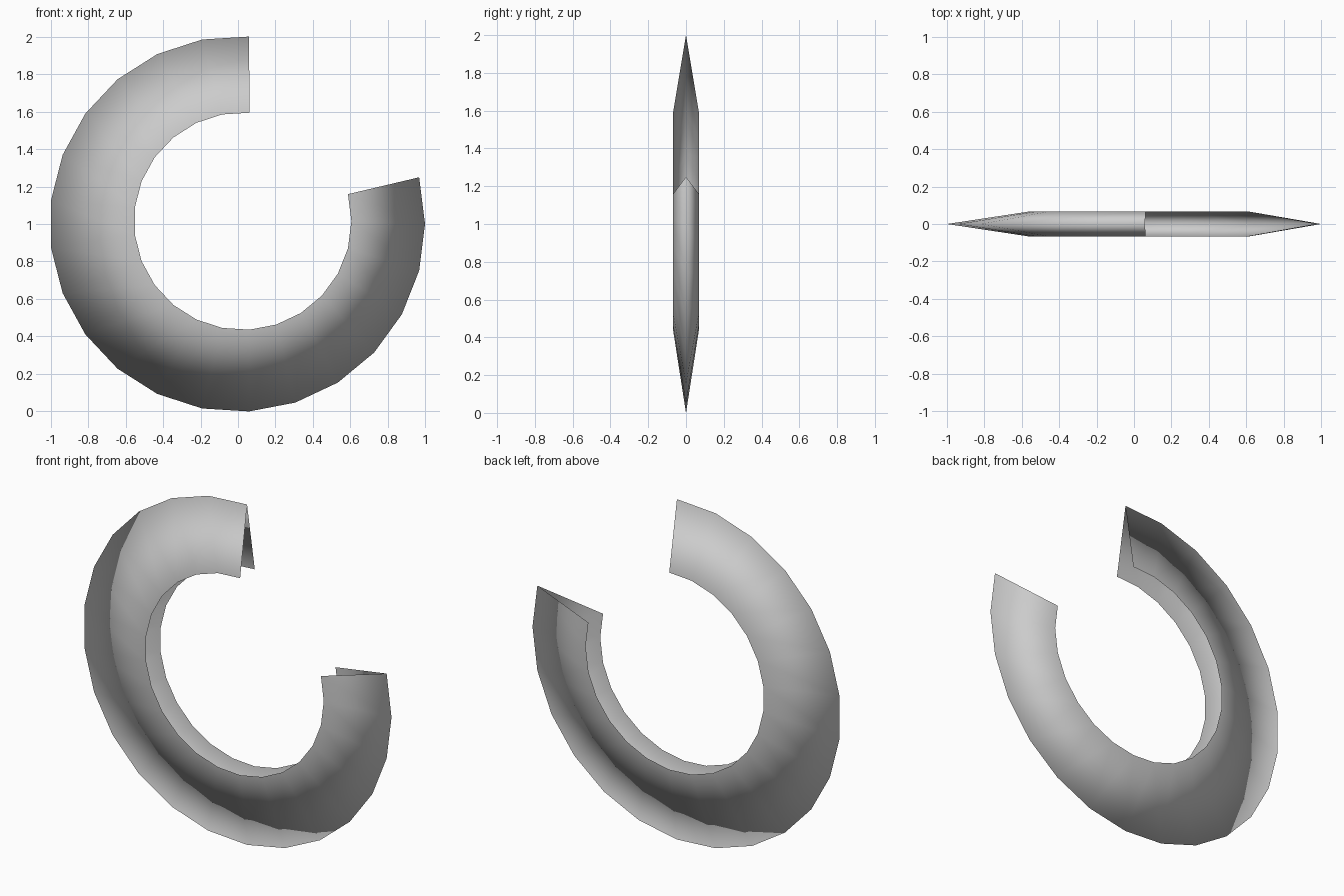
import bpy, bmesh
from math import cos, sin, radians

cube = bpy.data.objects.get("Cube")
if cube:
    bpy.data.objects.remove(cube, do_unlink=True)

STEPS = 20                 # segments along the open ring
STEP = 360 / 25            # four fifths of a full turn
HALF_WIDTH = 0.068

# Single plain material
grey = bpy.data.materials.new("plain grey")
grey.use_nodes = True
colour = (0.6, 0.6, 0.6, 1)
grey.diffuse_color = colour
grey.node_tree.nodes["Principled BSDF"].inputs["Base Color"].default_value = colour


def arc_point(bm, centre_x, centre_z, radius, y, angle):
    return bm.verts.new((centre_x + radius * cos(angle), y,
                         centre_z + radius * sin(angle)))


# Hollow V-section swept around the ring: sharp outer rim, open inner side and ends
bm = bmesh.new()
sections = []
for i in range(STEPS + 1):
    a = radians(STEP * (1 - i))
    sections.append((
        arc_point(bm, 0.025, 1.015, 0.58, -HALF_WIDTH, a),
        arc_point(bm, -0.004, 1.0, 1.002, 0, a),
        arc_point(bm, 0.025, 1.015, 0.58, HALF_WIDTH, a)))

for s, t in zip(sections, sections[1:]):
    for k in range(2):
        bm.faces.new((s[k], s[k + 1], t[k + 1], t[k]))

# Make the front wall face the front, and the back wall the back
bm.normal_update()
if bm.faces[:][0].normal.y > 0:
    bmesh.ops.reverse_faces(bm, faces=bm.faces[:])
for f in bm.faces:
    f.smooth = True

mesh = bpy.data.meshes.new("open_ring")
bm.to_mesh(mesh)
bm.free()
mesh.materials.append(grey)
bpy.context.collection.objects.link(bpy.data.objects.new("open_ring", mesh))
